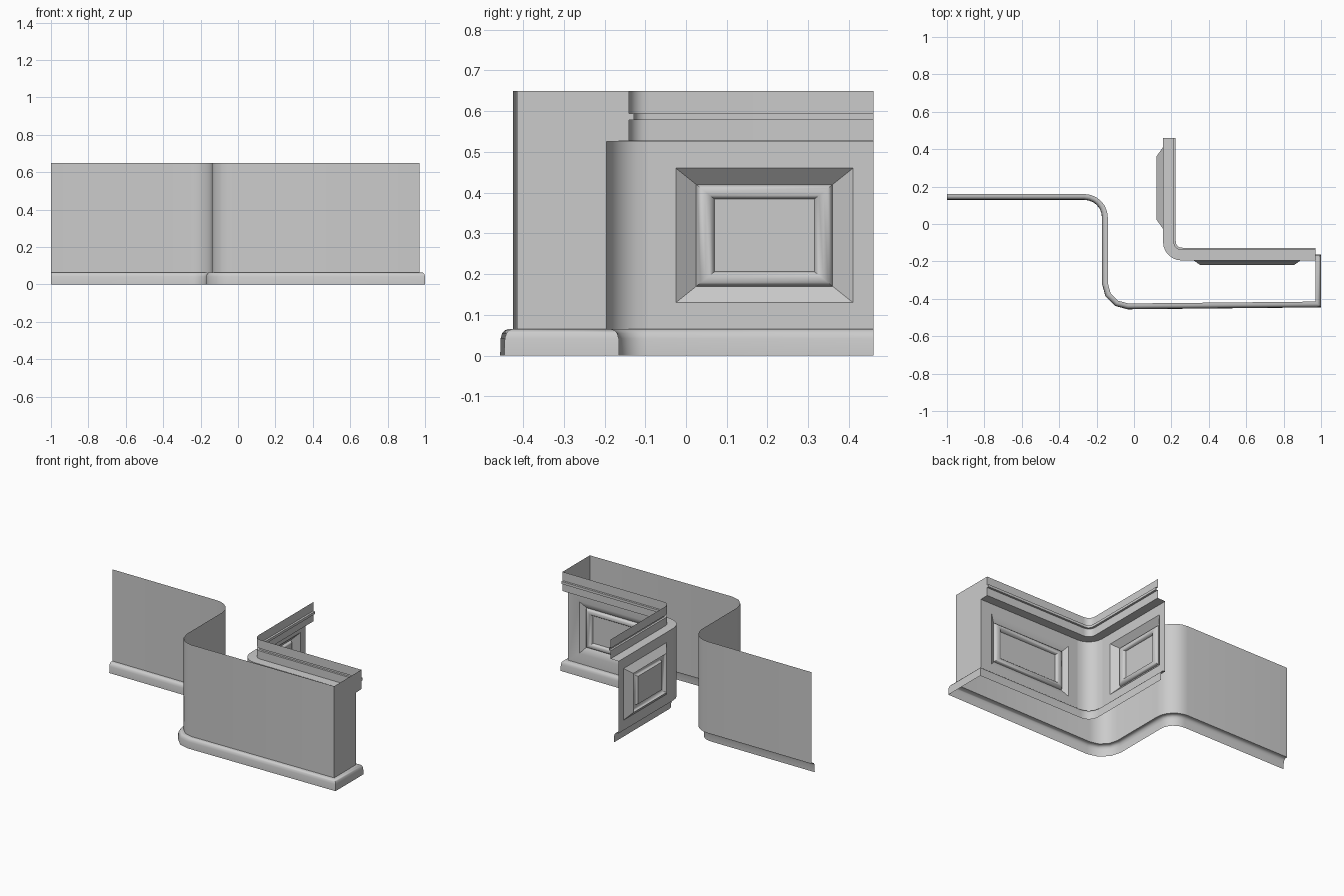
import bpy, bmesh, math
from mathutils import Vector

if "Cube" in bpy.data.objects:
    bpy.data.objects.remove(bpy.data.objects["Cube"])


def make(name, verts, faces):
    me = bpy.data.meshes.new(name)
    me.from_pydata(verts, [], faces)
    ob = bpy.data.objects.new(name, me)
    bpy.context.collection.objects.link(ob)
    bm = bmesh.new()
    bm.from_mesh(me)
    bmesh.ops.remove_doubles(bm, verts=bm.verts, dist=1e-5)
    bm.to_mesh(me)
    bm.free()
    bpy.ops.object.select_all(action='DESELECT')
    ob.select_set(True)
    bpy.context.view_layer.objects.active = ob
    bpy.ops.object.shade_smooth_by_angle(angle=math.radians(35))
    return ob


def sweep(name, path, profile):
    """Mitred sweep of an (offset to the right, z) profile along a plan path."""
    pts = [Vector(p) for p in path]
    dirs = [(b - a).normalized() for a, b in zip(pts, pts[1:])]
    verts, faces, n = [], [], len(profile)
    for i, p in enumerate(pts):
        a, b = dirs[max(i - 1, 0)], dirs[min(i, len(dirs) - 1)]
        na, nb = Vector((a.y, -a.x)), Vector((b.y, -b.x))
        m = (na + nb) / (1 + na.dot(nb))
        verts += [(p.x + m.x * o, p.y + m.y * o, z) for o, z in profile]
    for i in range(len(pts) - 1):
        for j in range(n - 1):
            k = i * n + j
            faces.append((k, k + 1, k + n + 1, k + n))
    return make(name, verts, faces)


def arc(cx, cy, r, a0, a1, n):
    return [(cx + r * math.cos(math.radians(a0 + (a1 - a0) * i / n)),
             cy + r * math.sin(math.radians(a0 + (a1 - a0) * i / n))) for i in range(n + 1)]


def panel_wall(name, wall, panel, depth, inset, place):
    """Flat wall with a recessed panel framed by a round bead; rings run inward."""
    u0, u1, z0, z1 = panel
    rings = [wall + (0,), panel + (0,)]
    a, b = u0 + inset, u1 - inset
    c, d = z0 + 0.04, z1 - 0.04
    rings.append((a, b, c, d, depth))
    for i in range(1, 7):
        t = math.pi * i / 6
        w = 0.0225 * (1 - math.cos(t))
        e = w * 0.8
        rings.append((a + w, b - w, c + e, d - e, depth - 0.02 * math.sin(t)))
    verts, faces = [], []
    for p, q, r, s, h in rings:
        verts += [place(u, z, h) for u, z in ((p, r), (q, r), (q, s), (p, s))]
    for k in range(len(rings) - 1):
        for j in range(4):
            m = (j + 1) % 4
            faces.append((4 * k + j, 4 * k + m, 4 * k + 4 + m, 4 * k + 4 + j))
    t = 4 * (len(rings) - 1)
    faces.append((t, t + 1, t + 2, t + 3))
    return make(name, verts, faces)


# plan paths: outer face of the counter and inner panelled face
outer = ([(-1, 0.16)] + arc(-0.265, 0.035, 0.125, 90, 0, 6)
         + arc(-0.03, -0.315, 0.11, 180, 270, 3) + [(0.97, -0.415)])
corner = arc(0.255, -0.095, 0.1, 270, 180, 6)
inner = [(0.97, -0.195)] + corner + [(0.155, 0.46)]

# curved outer wall
sweep("outer_wall", outer, [(0, 0.065), (0, 0.65)])

# baseboard with rounded top, running round both faces
base = [(0, 0.065), (0.012, 0.065), (0.02, 0.062), (0.026, 0.055), (0.03, 0.042), (0.031, 0)]
sweep("baseboard", outer + inner, base)

# cornice with a ledge underneath and a thin projecting bead
crown = [(0, 0.525), (0.055, 0.527), (0.055, 0.578), (0.068, 0.578),
         (0.068, 0.594), (0.055, 0.594), (0.055, 0.65)]
sweep("cornice", inner, crown)

# end wall, cut to the cornice outline
end = [(0.97, -0.415, 0.65), (0.97, -0.415, 0.065), (0.97, -0.195, 0.065)]
end += [(0.97, -0.195 + o, z) for o, z in crown]
make("end_wall", end, [tuple(range(len(end)))])

# inner wall: rounded corner and two panelled arms
sweep("inner_wall_corner", corner, [(0, 0.065), (0, 0.525)])
panel_wall("long_panel_wall", (0.255, 0.97, 0.065, 0.525), (0.32, 0.89, 0.13, 0.46),
           0.025, 0.035, lambda u, z, h: (u, -0.195 - h, z))
panel_wall("short_panel_wall", (-0.095, 0.46, 0.065, 0.525), (-0.025, 0.41, 0.13, 0.46),
           0.036, 0.05, lambda u, z, h: (0.155 - h, u, z))
